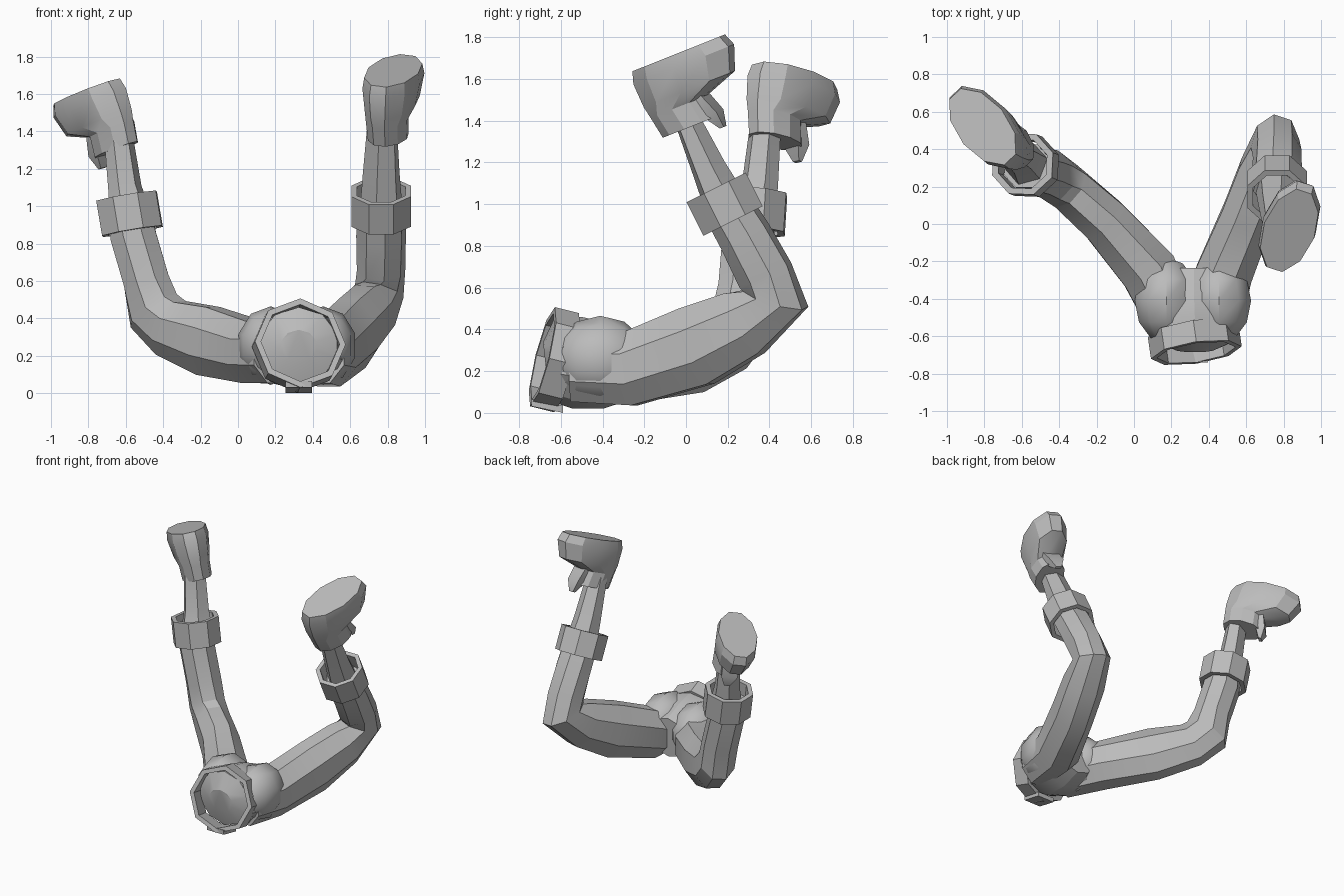
import bpy, bmesh, math
from mathutils import Vector

cube = bpy.data.objects.get("Cube")
if cube:
    bpy.data.objects.remove(cube)

grey = bpy.data.materials.new("plain grey")
grey.use_nodes = True
grey.diffuse_color = (0.5, 0.5, 0.5, 1)
grey.node_tree.nodes["Principled BSDF"].inputs["Base Color"].default_value = (0.5, 0.5, 0.5, 1)


def finish(name, bm, angle=25):
    bmesh.ops.recalc_face_normals(bm, faces=bm.faces)
    mesh = bpy.data.meshes.new(name)
    bm.to_mesh(mesh)
    bm.free()
    mesh.materials.append(grey)
    obj = bpy.data.objects.new(name, mesh)
    bpy.context.collection.objects.link(obj)
    bpy.ops.object.select_all(action='DESELECT')
    obj.select_set(True)
    bpy.context.view_layer.objects.active = obj
    bpy.ops.object.shade_smooth_by_angle(angle=math.radians(angle))


def skin(name, rings, closed=False):
    """Join rings of points into a tube, capped or looped back on itself."""
    bm = bmesh.new()
    loops = [[bm.verts.new(p) for p in ring] for ring in rings]
    pairs = list(zip(loops, loops[1:]))
    if closed:
        pairs.append((loops[-1], loops[0]))
    else:
        bm.faces.new(loops[0])
        bm.faces.new(loops[-1])
    n = len(loops[0])
    for a, b in pairs:
        for i in range(n):
            j = (i + 1) % n
            bm.faces.new((a[i], a[j], b[j], b[i]))
    finish(name, bm)


def ellipse(c, u, v, ru, rv, n, turn=0.5):
    """turn is the starting angle as a share of one side."""
    angles = [math.tau * (i + turn) / n for i in range(n)]
    return [c + u * ru * math.cos(a) + v * rv * math.sin(a) for a in angles]


def limb(name, path, side, n=8):
    """path: (centre, half width, half depth) stations along a limb."""
    pts = [Vector(p[0]) for p in path]
    side = Vector(side)
    rings = []
    for i, (_, ru, rv) in enumerate(path):
        t = Vector()
        if i:
            t += (pts[i] - pts[i - 1]).normalized()
        if i < len(pts) - 1:
            t += (pts[i + 1] - pts[i]).normalized()
        t.normalize()
        u = (side - t * side.dot(t)).normalized()
        rings.append(ellipse(pts[i], u, t.cross(u), ru, rv, n))
    skin(name, rings)


def band(name, centre, axis, side, outer, inner, half, turn=0.5):
    """Hollow eight-sided ring."""
    c, t, side = Vector(centre), Vector(axis).normalized(), Vector(side)
    u = (side - t * side.dot(t)).normalized()
    v = t.cross(u)
    rings = [ellipse(c + t * h, u, v, r, r, 8, turn)
             for h, r in ((-half, outer), (half, outer), (half, inner), (-half, inner))]
    skin(name, rings, closed=True)


def boot(name, centre, forward, normal):
    """Stacked outlines from the sole to the shaft opening, plus a tongue."""
    c, nrm, f = Vector(centre), Vector(normal).normalized(), Vector(forward)
    f = (f - nrm * f.dot(nrm)).normalized()
    w = f.cross(nrm)
    layers = ((-.25, .25, .14, 0), (-.27, .275, .148, .06), (-.265, .23, .13, .18),
              (-.25, .05, .11, .24), (-.23, .07, .105, .35))
    rings = [ellipse(c + f * (a + b) / 2 - nrm * d, f, w, (b - a) / 2, hw, 10)
             for a, b, hw, d in layers]
    skin(name, rings)
    tongue = [ellipse(c + f * x - nrm * d, f, w, a, b, 4)
              for x, d, a, b in ((0, .22, .06, .09), (.05, .33, .05, .08), (.07, .41, .015, .03))]
    skin(name + "_tongue", tongue)


# Left leg
side = (.96, -.27, 0)
limb("left_leg", [((.44, -.54, .22), .14, .18), ((.48, -.27, .21), .165, .19),
                  ((.61, .05, .32), .15, .21), ((.70, .28, .43), .15, .18),
                  ((.755, .43, .545), .13, .165), ((.765, .38, .66), .13, .14),
                  ((.765, .28, .85), .135, .13), ((.765, .19, 1.0), .13, .12)], side)
band("left_cuff", (.765, .185, 1.0), (0, -.45, .9), (1, 0, 0), .172, .14, .09)
limb("left_ankle", [((.765, .2, .98), .12, .11), ((.765, .11, 1.17), .105, .085),
                    ((.77, -.01, 1.44), .085, .06)], side, 6)
boot("left_boot", (.83, -.035, 1.725), (.33, .88, .35), (0, -.37, .93))

# Right leg
side = (.72, .65, 0)
limb("right_leg", [((.21, -.52, .22), .15, .18), ((.08, -.25, .22), .165, .18),
                   ((-.16, .02, .28), .14, .2), ((-.36, .2, .35), .13, .17),
                   ((-.45, .265, .44), .13, .17), ((-.49, .28, .6), .13, .135),
                   ((-.56, .3, .84), .13, .135), ((-.575, .31, .96), .13, .12)], side)
band("right_cuff", (-.58, .315, .96), (-.16, .06, .95), side, .175, .14, .095)
limb("right_ankle", [((-.575, .32, .95), .12, .11), ((-.605, .355, 1.1), .095, .085),
                     ((-.645, .385, 1.42), .08, .07)], side, 6)
boot("right_boot", (-.81, .52, 1.61), (-.61, .73, -.28), (-.31, .09, .93))

# Pelvis with a domed waist end
limb("pelvis", [((.325, -.675, .25), .1, .09), ((.325, -.63, .255), .215, .205),
                ((.325, -.52, .24), .26, .22), ((.32, -.38, .225), .28, .205),
                ((.32, -.24, .22), .16, .15)], (1, 0, 0), 10)

# Rounded buttocks
for name, x in (("left_buttock", .455), ("right_buttock", .175)):
    bm = bmesh.new()
    bmesh.ops.create_uvsphere(bm, u_segments=10, v_segments=6, radius=1)
    for v in bm.verts:
        v.co = Vector((x + v.co.x * .18, -.41 + v.co.z * .23, .255 + v.co.y * .21))
    finish(name, bm, 40)

# Belt and buckle
band("belt", (.325, -.63, .255), (.14, -.96, .24), (1, 0, 0), .245, .212, .06, 0)
tilt = Vector((0, -.97, .2))
skin("buckle", [ellipse(Vector((.325, -.665, z)), Vector((1, 0, 0)), tilt, .1, .11, 4)
                for z in (.016, .05)])
